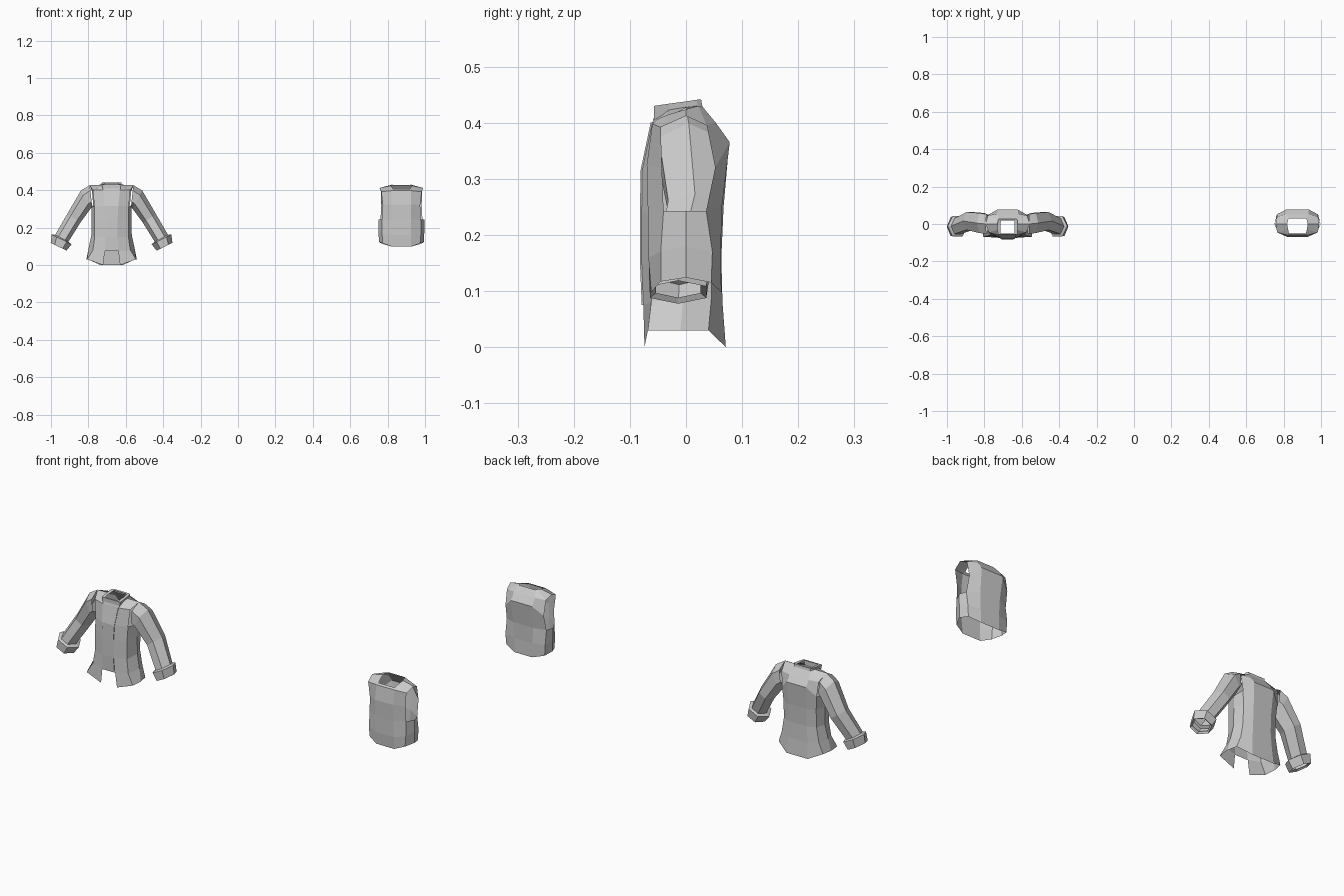
import bpy
from math import sin, cos, pi, radians


def half_shell(name, cx, rows, skip=(), closed=False):
    """Skin rows of points with quads, then mirror across the garment centre."""
    n = len(rows[0])
    verts = [p for r in rows for p in r]
    faces = []
    for i in range(len(rows) - 1):
        for j in range(n if closed else n - 1):
            if (i, j) in skip:
                continue
            k = (j + 1) % n
            faces.append((i*n + j, i*n + k, (i+1)*n + k, (i+1)*n + j))
    me = bpy.data.meshes.new(name)
    me.from_pydata(verts, [], faces)
    me.update()
    ob = bpy.data.objects.new(name, me)
    bpy.context.collection.objects.link(ob)
    ob.location.x = cx
    m = ob.modifiers.new("mirror", 'MIRROR')
    m.use_clip = True
    m.merge_threshold = 0.001
    return ob


def row(front, front_side, side, back_side, back):
    """Half cross-section from front centre to back centre."""
    return [(0, front[1], front[2]), front, front_side, side,
            back_side, back, (0, back[1], back[2])]


def sleeve_ring(x, y, z, tilt, rn, ry, sides=6):
    t = radians(tilt)
    pts = []
    for k in range(sides):
        a = 2*pi*k/sides
        pts.append((x + rn*cos(a)*sin(t), y + ry*sin(a), z + rn*cos(a)*cos(t)))
    return pts


JX, VX = -0.676, 0.874

# Jacket body: hem to shoulder, open front notch and armholes
body = [
    row((.045, -.074, 0), (.13, -.068, .03), (.135, -.01, .03), (.125, .04, .03), (.06, .071, 0)),
    row((.036, -.076, .075), (.10, -.062, .08), (.123, -.005, .09), (.105, .045, .085), (.055, .065, .08)),
    row((.032, -.079, .15), (.09, -.058, .15), (.108, 0, .16), (.092, .045, .16), (.05, .063, .16)),
    row((.032, -.079, .24), (.09, -.058, .24), (.107, 0, .25), (.092, .048, .25), (.05, .067, .25)),
    row((.036, -.078, .315), (.092, -.052, .315), (.107, 0, .31), (.098, .052, .32), (.055, .077, .365)),
    row((.045, -.06, .40), (.10, -.045, .40), (.118, 0, .427), (.105, .045, .395), (.055, .055, .395)),
    row((.046, -.057, .41), (.05, -.03, .423), (.052, 0, .428), (.05, .02, .43), (.045, .03, .428)),
]
half_shell("jacket_body", JX, body, skip={(0, 0), (4, 2), (4, 3)})

# Stand-up collar
collar = [
    row((.046, -.057, .405), (.05, -.03, .42), (.052, 0, .426), (.05, .02, .428), (.045, .03, .425)),
    row((.052, -.057, .43), (.053, -.03, .434), (.053, 0, .438), (.052, .02, .441), (.045, .027, .441)),
    row((.038, -.05, .43), (.038, -.03, .434), (.038, 0, .436), (.036, .015, .438), (.035, .02, .438)),
]
half_shell("jacket_collar", JX, collar)

# Raised front placket
placket = [[(0, y - .003, z), (w, y - .003, z), (w, y, z)] for w, y, z in
           ((.034, -.076, .075), (.03, -.079, .15), (.03, -.079, .24),
            (.035, -.078, .315), (.044, -.06, .40))]
half_shell("jacket_placket", JX, placket)

# Six-sided sleeves
sleeve = [sleeve_ring(*r) for r in (
    (.110, .000, .370, 6, .058, .060),
    (.138, .005, .350, 28, .055, .062),
    (.202, .016, .250, 57, .042, .055),
    (.268, -.012, .140, 62, .040, .048))]
half_shell("jacket_sleeves", JX, sleeve, closed=True)

# Turned-back cuffs
cuff = [sleeve_ring(*r) for r in (
    (.266, -.012, .143, 62, .040, .048),
    (.267, -.012, .137, 64, .059, .062),
    (.283, -.014, .098, 64, .047, .058),
    (.280, -.014, .105, 64, .038, .046))]
half_shell("jacket_cuffs", JX, cuff, closed=True)

# Sleeveless vest with open armholes and neck
vest = [
    row((.05, -.062, .098), (.10, -.045, .117), (.121, 0, .124), (.108, .045, .115), (.05, .063, .098)),
    row((.052, -.067, .16), (.104, -.045, .17), (.122, 0, .18), (.112, .047, .17), (.052, .062, .17)),
    row((.052, -.068, .245), (.103, -.04, .243), (.123, 0, .243), (.112, .036, .243), (.055, .064, .25)),
    row((.052, -.07, .325), (.10, -.043, .32), (.11, 0, .243), (.108, .052, .32), (.06, .078, .365)),
    row((.052, -.06, .398), (.108, -.045, .392), (.117, 0, .412), (.11, .037, .395), (.06, .053, .40)),
    row((.045, -.052, .406), (.05, -.03, .415), (.055, 0, .424), (.05, .022, .43), (.045, .03, .428)),
]
half_shell("vest", VX, vest, skip={(2, 2), (2, 3), (3, 2), (3, 3)})
